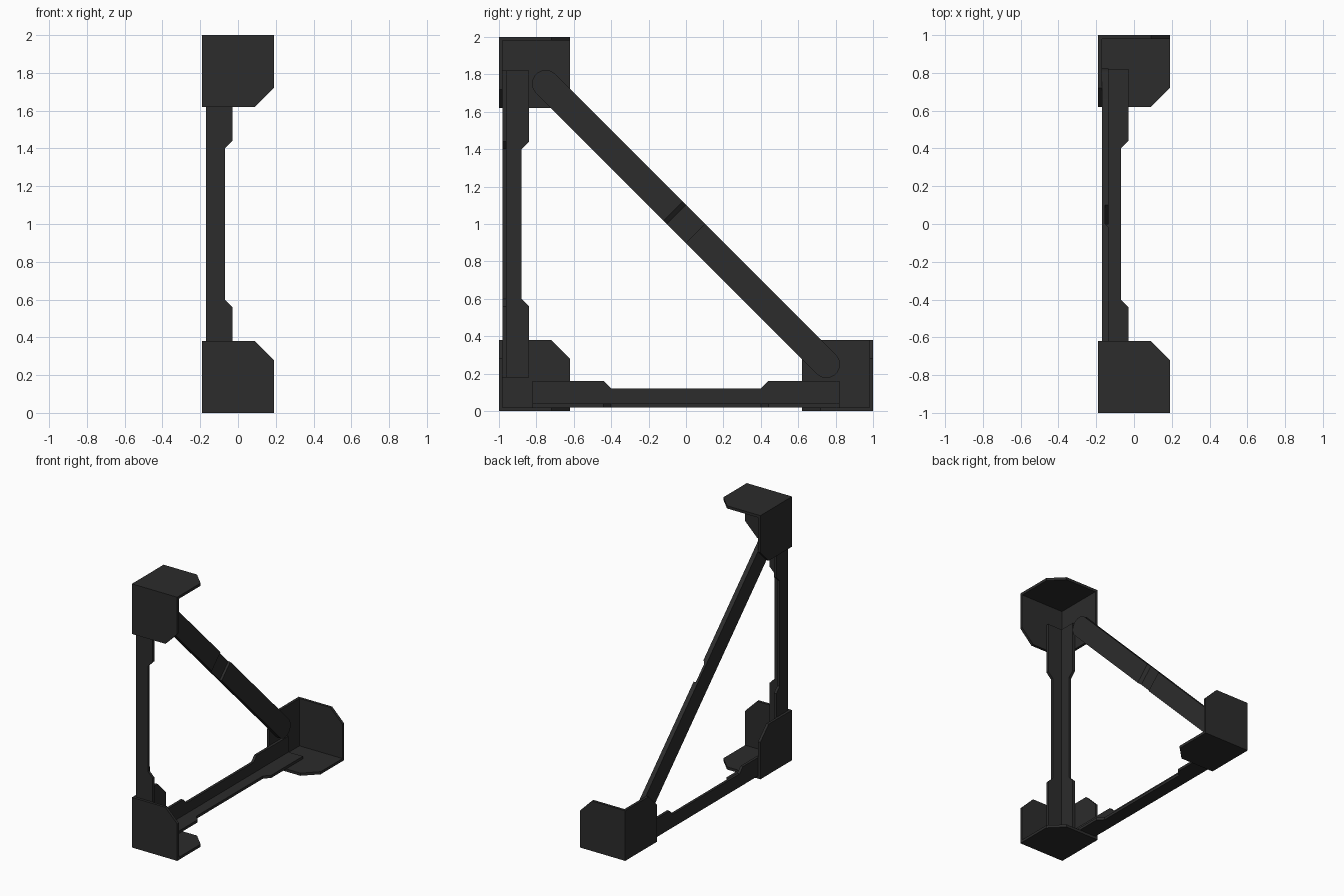
import bpy, bmesh, math
from mathutils import Vector

if "Cube" in bpy.data.objects:
    bpy.data.objects.remove(bpy.data.objects["Cube"])

T = 0.02          # sheet thickness
X0 = -0.19        # outer side of the frame
S = 0.38          # bracket plate size
C = 0.10          # bracket corner cut

dark = bpy.data.materials.new("dark_metal")
dark.diffuse_color = (0.025, 0.025, 0.025, 1)
dark.use_nodes = True
dark.node_tree.nodes["Principled BSDF"].inputs["Base Color"].default_value = dark.diffuse_color


def prism(bm, pts, lo, hi, place):
    """Extrude a 2D outline from lo to hi; place(a, b, h) gives the 3D point."""
    low = [bm.verts.new(place(a, b, lo)) for a, b in pts]
    top = [bm.verts.new(place(a, b, hi)) for a, b in pts]
    bm.faces.new(low[::-1])
    bm.faces.new(top)
    for i in range(len(pts)):
        j = (i + 1) % len(pts)
        bm.faces.new((low[i], low[j], top[j], top[i]))


def finish(name, bm):
    bmesh.ops.recalc_face_normals(bm, faces=bm.faces)
    me = bpy.data.meshes.new(name)
    bm.to_mesh(me)
    bm.free()
    me.materials.append(dark)
    ob = bpy.data.objects.new(name, me)
    bpy.context.collection.objects.link(ob)
    return ob


# Corner brackets: three perpendicular plates, each with its free corner cut off
def plate(a0, b0):
    return [(a0, b0), (S, b0), (S, S - C), (S - C, S), (a0, S)]


def bracket(name, cy, cz):
    sy, sz = (1 if cy < 0 else -1), (1 if cz < 1 else -1)
    at = lambda u, v, w: (X0 + u, cy + sy * v, cz + sz * w)
    bm = bmesh.new()
    prism(bm, plate(0, 0), 0, T, lambda a, b, h: at(h, a, b))   # side plate
    prism(bm, plate(T, 0), 0, T, lambda a, b, h: at(a, h, b))   # end plate
    prism(bm, plate(T, T), 0, T, lambda a, b, h: at(a, b, h))   # cap plate
    finish(name, bm)


bracket("lower_front_bracket", -1, 0)
bracket("upper_front_bracket", -1, 2)
bracket("lower_back_bracket", 1, 0)


# Angle bars: two flanges, wider at both ends
def flange(w0):
    half = [(0.82, w0), (0.82, 0.14), (0.44, 0.14), (0.40, 0.10)]
    return half + [(-s, w) for s, w in half[::-1]]


def angle_bar(name, at):
    bm = bmesh.new()
    prism(bm, flange(0), 0, T, lambda s, w, h: at(s, h, w))
    prism(bm, flange(T), 0, T, lambda s, w, h: at(s, w, h))
    finish(name, bm)


angle_bar("upright_bar", lambda s, x, d: (X0 + T + x, -1 + T + d, 1 + s))
angle_bar("base_bar", lambda s, x, d: (X0 + T + x, s, T + d))

# Diagonal brace: flat bar with round ends, running from back bottom to front top
R, L, N = 0.073, 0.75 * math.sqrt(2), 14
K = math.sqrt(0.5)
on_diagonal = lambda s, w, h: (h, (s + w) * K, 1 + (w - s) * K)
outline = []
for side in (1, -1):
    for i in range(N + 1):
        t = -math.pi / 2 + math.pi * i / N
        outline.append((side * (L + R * math.cos(t)), side * R * math.sin(t)))
bm = bmesh.new()
prism(bm, outline, X0 + T, -0.135, on_diagonal)
brace = finish("diagonal_brace", bm)

# Half-depth gap at the lap joint, one wall sloping
bm = bmesh.new()
gap = [(-0.073, -0.153), (0.07, -0.153), (0.07, -0.10), (-0.125, -0.10), (-0.098, -0.135)]
prism(bm, gap, -0.1, 0.1, lambda s, x, w: on_diagonal(s, w, x))
cutter = finish("lap_cutter", bm)
cutter.hide_render = True
mod = brace.modifiers.new("lap_gap", 'BOOLEAN')
mod.operation = 'DIFFERENCE'
mod.solver = 'EXACT'
mod.object = cutter
bpy.context.view_layer.objects.active = brace
brace.select_set(True)
bpy.ops.object.modifier_apply(modifier=mod.name)
bpy.data.objects.remove(cutter)
bpy.ops.object.shade_smooth_by_angle(angle=math.radians(30))
